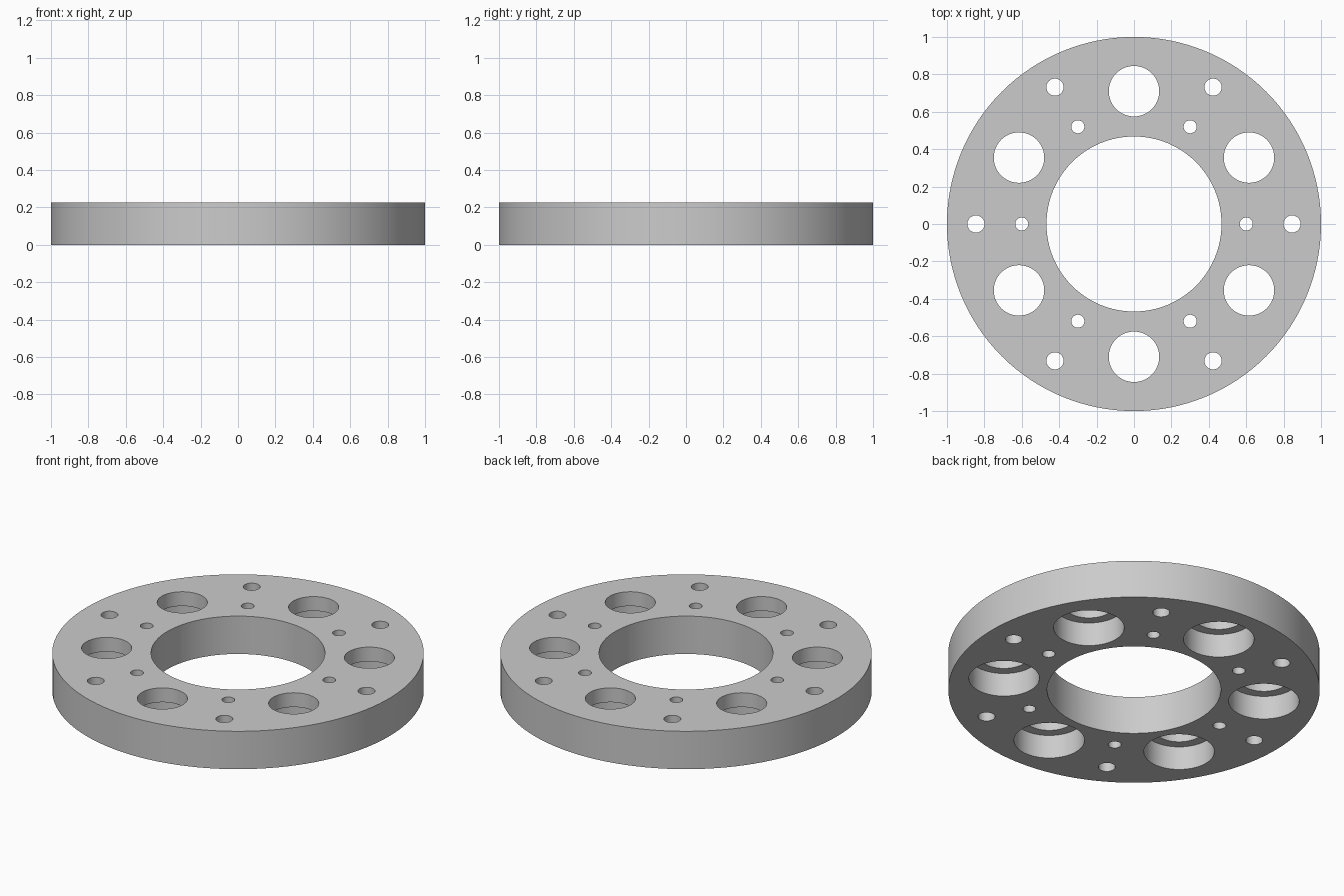
import bpy
import bmesh
from math import cos, sin, pi, radians

cube = bpy.data.objects.get("Cube")
if cube:
    bpy.data.objects.remove(cube, do_unlink=True)

HEIGHT = 0.225
OVER = 0.05          # how far cutters stick out of the plate
BORE_DEPTH = 0.14    # counterbore depth from the underside


def lathe(bm, x, y, profile, segments):
    """Closed solid of revolution around a vertical axis; profile is (radius, z) upwards."""
    rings = [[bm.verts.new((x + r * cos(2 * pi * i / segments),
                            y + r * sin(2 * pi * i / segments), z))
              for i in range(segments)] for r, z in profile]
    for low, high in zip(rings, rings[1:]):
        for i in range(segments):
            j = (i + 1) % segments
            bm.faces.new((low[i], low[j], high[j], high[i]))
    bm.faces.new(rings[0][::-1])
    bm.faces.new(rings[-1])


def make_object(name, bm):
    mesh = bpy.data.meshes.new(name)
    bm.to_mesh(mesh)
    bm.free()
    obj = bpy.data.objects.new(name, mesh)
    bpy.context.collection.objects.link(obj)
    return obj


def through(radius):
    return [(radius, -OVER), (radius, HEIGHT + OVER)]


# Flange plate
bm = bmesh.new()
lathe(bm, 0, 0, [(1, 0), (1, HEIGHT)], 128)
flange = make_object("flange_plate", bm)

grey = bpy.data.materials.new("plain grey")
grey.use_nodes = True
colour = (0.6, 0.6, 0.6, 1)
grey.diffuse_color = colour
grey.node_tree.nodes["Principled BSDF"].inputs["Base Color"].default_value = colour
flange.data.materials.append(grey)

# Cutter: centre bore and three rings of six holes
counterbore = [(0.19, -OVER), (0.19, BORE_DEPTH),
               (0.135, BORE_DEPTH), (0.135, HEIGHT + OVER)]
bm = bmesh.new()
lathe(bm, 0, 0, through(0.468), 96)
for ring, start, profile, segments in (
        (0.71, 30, counterbore, 48),
        (0.845, 0, through(0.046), 24),
        (0.60, 0, through(0.035), 24)):
    for k in range(6):
        a = radians(start + 60 * k)
        lathe(bm, ring * cos(a), ring * sin(a), profile, segments)
cutter = make_object("hole_cutter", bm)
cutter.data.materials.append(grey)
cutter.hide_render = True

# Cut the holes and drop the cutter
cut = flange.modifiers.new("holes", 'BOOLEAN')
cut.operation = 'DIFFERENCE'
cut.solver = 'EXACT'
cut.object = cutter
bpy.ops.object.select_all(action='DESELECT')
flange.select_set(True)
bpy.context.view_layer.objects.active = flange
bpy.ops.object.modifier_apply(modifier=cut.name)
bpy.data.objects.remove(cutter, do_unlink=True)

bpy.ops.object.shade_smooth_by_angle(angle=radians(30))
